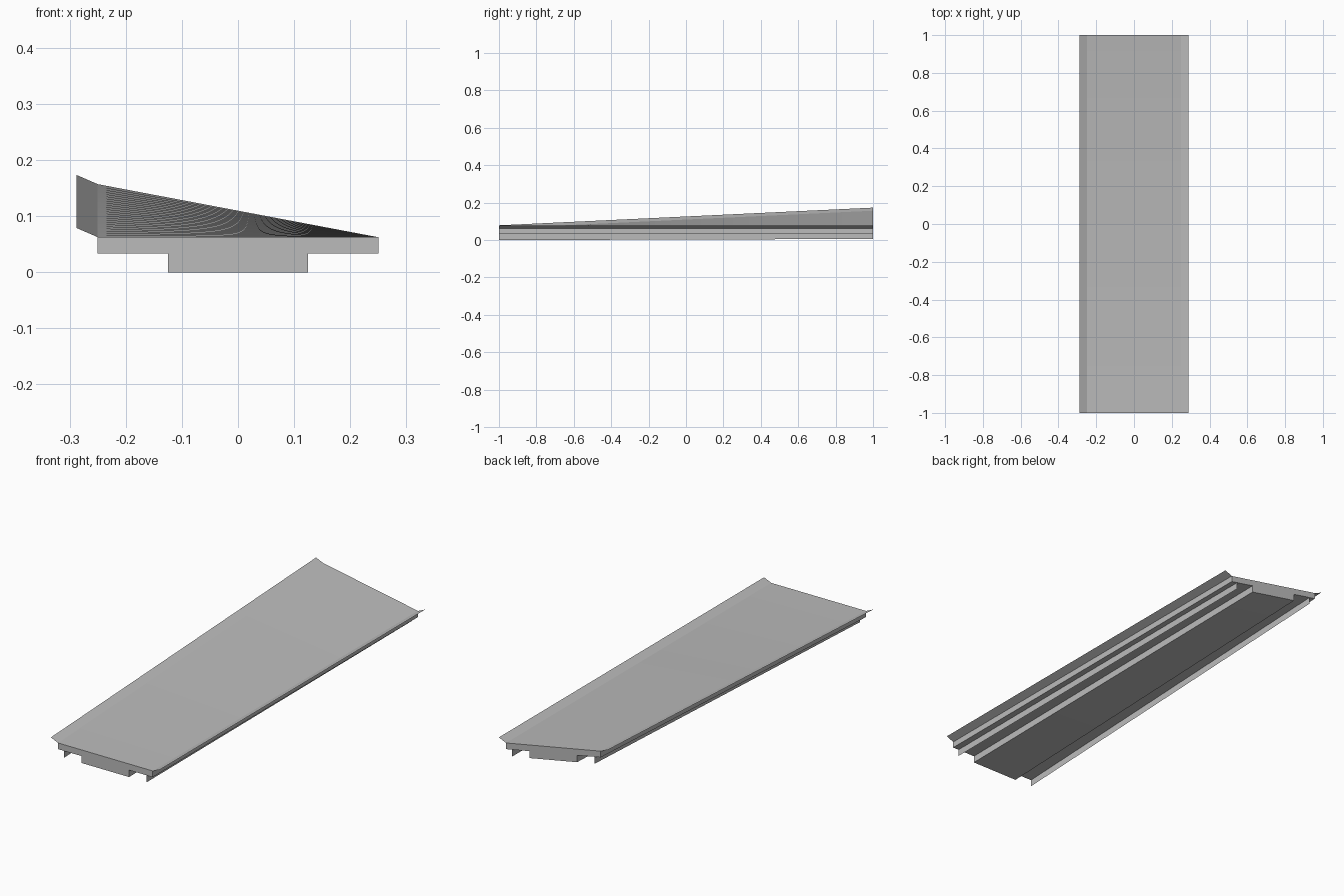
import bpy, bmesh

if "Cube" in bpy.data.objects:
    bpy.data.objects.remove(bpy.data.objects["Cube"], do_unlink=True)

HALF = 0.25      # half width of the deck
RISE = 0.0945    # lift of the right edge at the back end
TOP, SHELF = 0.0625, 0.033
STEPS = 24

grey = bpy.data.materials.new("concrete grey")
grey.use_nodes = True
grey.diffuse_color = (0.5, 0.5, 0.5, 1)
grey.node_tree.nodes["Principled BSDF"].inputs["Base Color"].default_value = (0.5, 0.5, 0.5, 1)


def twisted(x, z, t):
    """Place a section point at station t, lifting it towards the right edge."""
    across = (HALF - max(-HALF, min(HALF, x))) / (2 * HALF)
    return (x, -1 + 2 * t, z + RISE * across * t)


def sweep(name, profile, closed=False):
    """Sweep a section from front to back along the twisting deck."""
    bm = bmesh.new()
    rows = [[bm.verts.new(twisted(x, z, i / STEPS)) for x, z in profile]
            for i in range(STEPS + 1)]
    n = len(profile)
    for a, b in zip(rows, rows[1:]):
        for j in range(n if closed else n - 1):
            k = (j + 1) % n
            bm.faces.new((a[j], a[k], b[k], b[j]))
    if closed:
        bm.faces.new(rows[0][::-1])
        bm.faces.new(rows[-1])
        bmesh.ops.recalc_face_normals(bm, faces=bm.faces)
    mesh = bpy.data.meshes.new(name)
    bm.to_mesh(mesh)
    bm.free()
    mesh.materials.append(grey)
    obj = bpy.data.objects.new(name, mesh)
    bpy.context.collection.objects.link(obj)
    return obj


# Deck slab with the deep central beam, one closed T section
half_t = [(0.125, 0), (0.125, SHELF), (HALF, SHELF), (HALF, TOP)]
sweep("deck_and_beam", half_t + [(-x, z) for x, z in reversed(half_t)], closed=True)

# Upturned edge sheets and thin hanging ribs on both sides
for side, s in (("left", 1), ("right", -1)):
    edge = sorted([(s * HALF, TOP), (s * 0.288, 0.079)])
    sweep(side + "_edge_flange", edge)
    sweep(side + "_hanging_rib", [(s * 0.218, 0), (s * 0.218, SHELF)])
